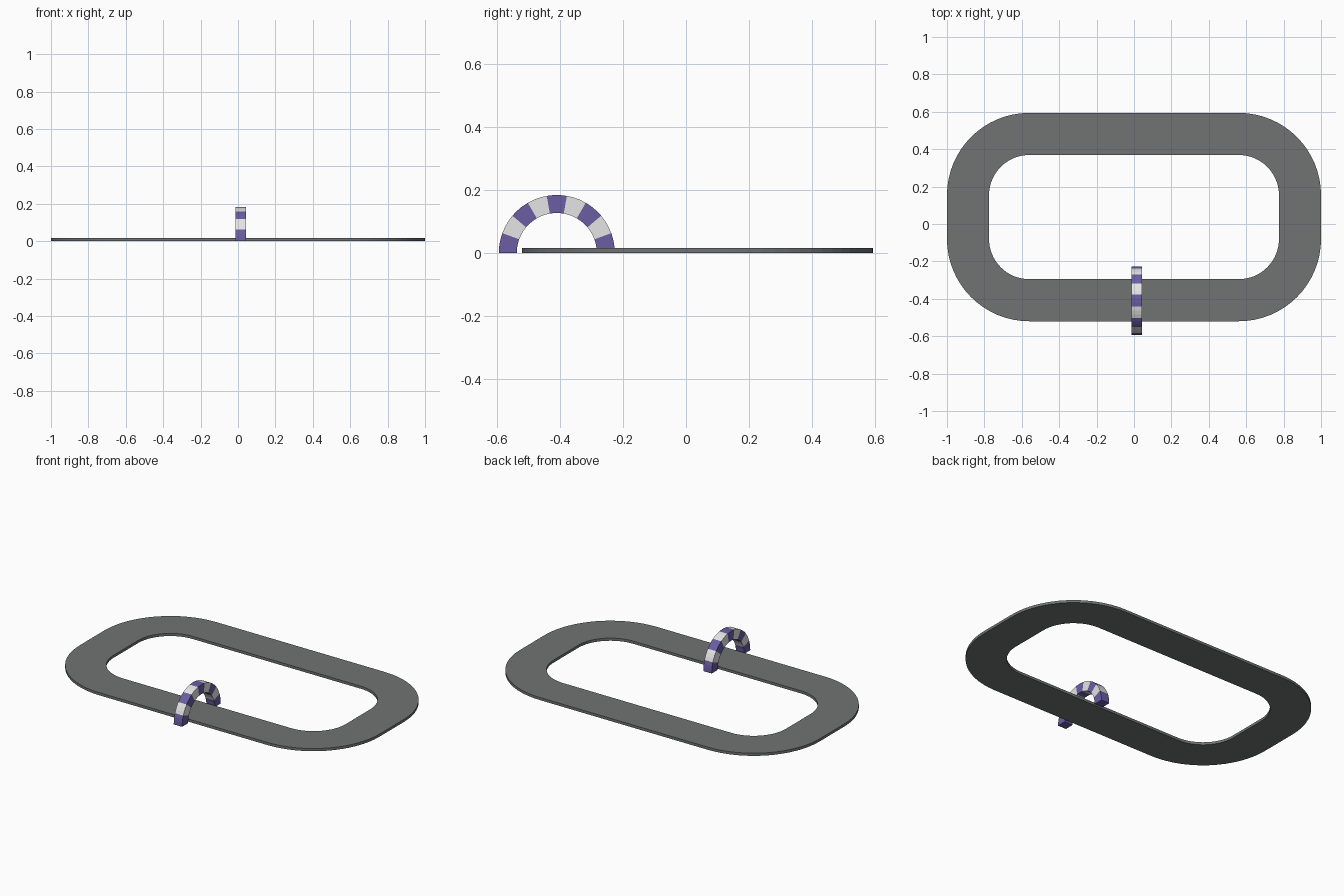
import bpy, bmesh, math

if "Cube" in bpy.data.objects:
    bpy.data.objects.remove(bpy.data.objects["Cube"])

def material(name, rgb):
    m = bpy.data.materials.new(name)
    m.diffuse_color = (*rgb, 1.0)
    m.use_nodes = True
    m.node_tree.nodes["Principled BSDF"].inputs["Base Color"].default_value = m.diffuse_color
    return m

asphalt = material("asphalt grey", (0.165, 0.168, 0.17))
purple = material("purple", (0.145, 0.11, 0.36))
white = material("off white", (0.78, 0.78, 0.78))

def make_object(name, bm, mats):
    bmesh.ops.recalc_face_normals(bm, faces=bm.faces[:])
    me = bpy.data.meshes.new(name)
    bm.to_mesh(me)
    bm.free()
    for m in mats:
        me.materials.append(m)
    ob = bpy.data.objects.new(name, me)
    bpy.context.collection.objects.link(ob)
    return ob

# Track: rounded rectangular loop swept with a flat rectangular section
CY, CX, DY = 0.037, 0.56, 0.117
R_IN, R_OUT, THICK, STEPS = 0.215, 0.44, 0.016, 16
bm = bmesh.new()
rings = []
for q, (sx, sy) in enumerate([(1, 1), (-1, 1), (-1, -1), (1, -1)]):
    for i in range(STEPS + 1):
        a = math.pi / 2 * (q + i / STEPS)
        c, s = math.cos(a), math.sin(a)
        rings.append([bm.verts.new((sx * CX + r * c, CY + sy * DY + r * s, z))
                      for r, z in [(R_IN, 0), (R_OUT, 0), (R_OUT, THICK), (R_IN, THICK)]])
for i, a in enumerate(rings):
    b = rings[(i + 1) % len(rings)]
    for k in range(4):
        n = (k + 1) % 4
        bm.faces.new((a[k], a[n], b[n], b[k]))
make_object("track", bm, [asphalt])

# Arch: half ring over the front straight, in nine alternating colour bands
AX, AY, HALF_W = 0.015, -0.410, 0.028
A_IN, A_OUT, BANDS, SUB = 0.127, 0.184, 9, 3
bm = bmesh.new()
rings = []
for i in range(BANDS * SUB + 1):
    a = math.pi * i / (BANDS * SUB)
    rings.append([bm.verts.new((AX + x, AY + r * math.cos(a), r * math.sin(a)))
                  for r, x in [(A_IN, -HALF_W), (A_OUT, -HALF_W), (A_OUT, HALF_W), (A_IN, HALF_W)]])
for i in range(BANDS * SUB):
    a, b = rings[i], rings[i + 1]
    for k in range(4):
        n = (k + 1) % 4
        f = bm.faces.new((a[k], a[n], b[n], b[k]))
        f.material_index = (i // SUB) % 2
bm.faces.new(rings[0])
bm.faces.new(rings[-1])
make_object("striped_arch", bm, [purple, white])
